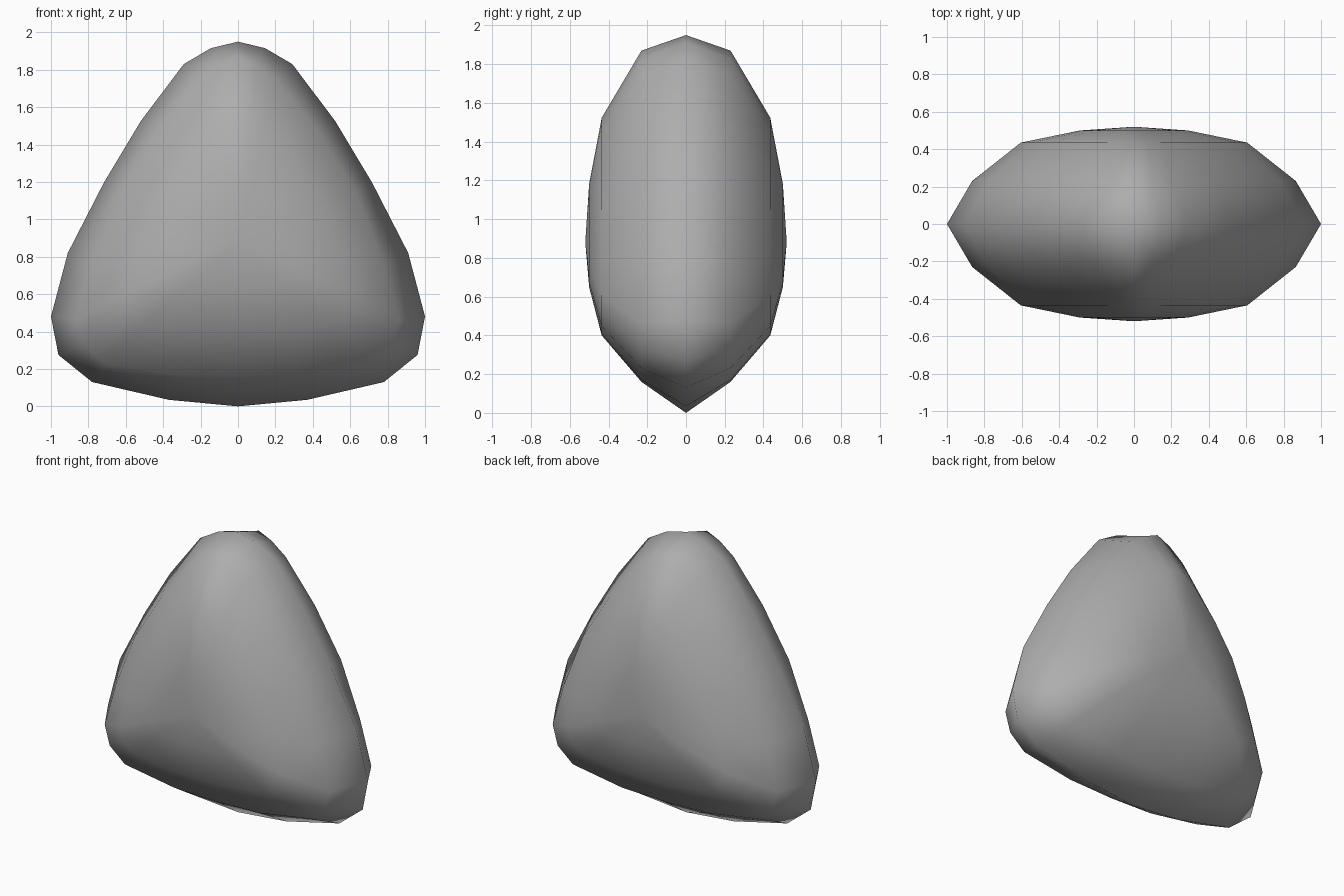
import bpy, bmesh

if "Cube" in bpy.data.objects:
    bpy.data.objects.remove(bpy.data.objects["Cube"])

CENTRE_Z = .88
DEPTH = .52

# Right half of the rounded triangular rim (x, z), from top to bottom
rim_half = [(0, 1.95), (.145, 1.915), (.29, 1.83), (.52, 1.525), (.715, 1.20), (.91, .82),
            (1.0, .48), (.96, .275), (.78, .13), (.37, .035), (0, 0)]
# Right half of the shoulder outline, just inside the rim
shoulder_half = [(0, 1.87), (.10, 1.825), (.206, 1.744), (.431, 1.467), (.633, 1.14), (.78, .763),
                 (.865, .465), (.826, .33), (.71, .231), (.33, .17), (0, .16)]

# Rings from rim to face centre: outline, depth, x scale, z scale above and below the centre
rings = [(shoulder_half, .23, 1, 1, 1),
         (shoulder_half, .435, .70, .65, .667),
         (shoulder_half, .50, .335, .305, .32)]


def add_ring(bm, half, y, sx, top, bottom):
    """Mirror half an outline and place it as a ring at depth y."""
    outline = half + [(-x, z) for x, z in half[-2:0:-1]]
    return [bm.verts.new((x * sx, y, CENTRE_Z + (z - CENTRE_Z) * (top if z > CENTRE_Z else bottom)))
            for x, z in outline]


bm = bmesh.new()
rim = add_ring(bm, rim_half, 0, 1, 1, 1)
n = len(rim)

# Front and back bulges share the rim
for side in (-1, 1):
    previous = rim
    for half, y, sx, top, bottom in rings:
        ring = add_ring(bm, half, side * y, sx, top, bottom)
        for i in range(n):
            j = (i + 1) % n
            bm.faces.new((previous[i], previous[j], ring[j], ring[i]))
        previous = ring
    tip = bm.verts.new((0, side * DEPTH, CENTRE_Z))
    for i in range(n):
        bm.faces.new((previous[i], previous[(i + 1) % n], tip))

bmesh.ops.recalc_face_normals(bm, faces=bm.faces)
for face in bm.faces:
    face.smooth = True

mesh = bpy.data.meshes.new("rounded_stone")
bm.to_mesh(mesh)
bm.free()
stone = bpy.data.objects.new("rounded_stone", mesh)
bpy.context.collection.objects.link(stone)

# Dark grey stone colour
grey = bpy.data.materials.new("dark_grey")
grey.diffuse_color = (.42, .42, .42, 1)
grey.use_nodes = True
grey.node_tree.nodes["Principled BSDF"].inputs["Base Color"].default_value = grey.diffuse_color
mesh.materials.append(grey)
